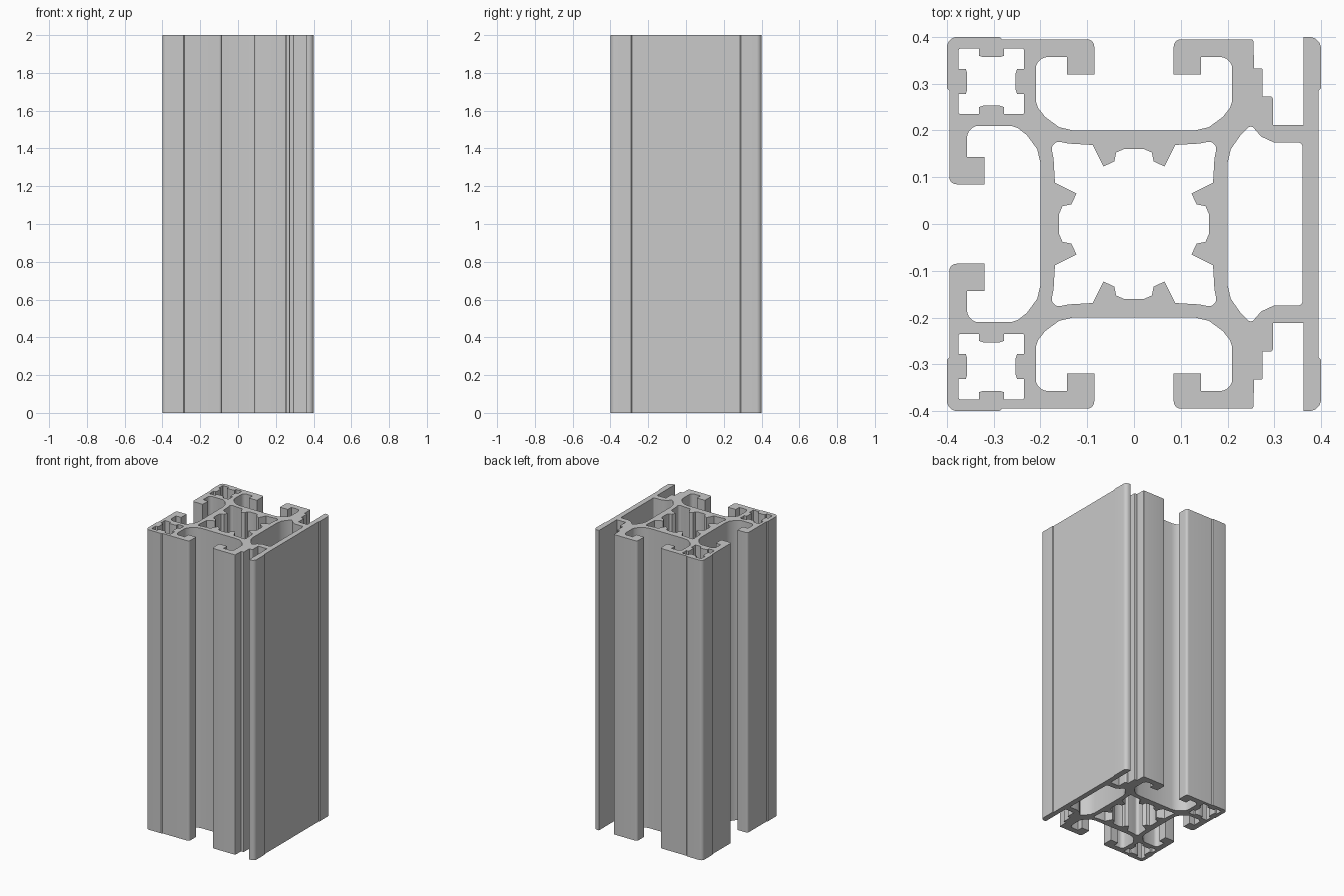
import bpy
import bmesh
from math import radians, tan
from mathutils import Vector

HEIGHT = 2
ARC_STEPS = 5


def flip_x(points):
    return [(-x, y, *r) for x, y, *r in reversed(points)]


def flip_y(points):
    return [(x, -y, *r) for x, y, *r in reversed(points)]


def flip_diagonal(points):
    return [(-y, -x, *r) for x, y, *r in points]


def four_turns(points):
    """Repeat a side of a ring clockwise around the origin."""
    ring = []
    for turn in range(4):
        ring += points
        points = [(y, -x, *r) for x, y, *r in points]
    return ring


def moved(points, dx, dy):
    return [(x + dx, y + dy, *r) for x, y, *r in points]


def rounded(points):
    """Replace each corner that carries a radius with an arc."""
    result = []
    count = len(points)
    for i, (x, y, *radius) in enumerate(points):
        corner = Vector((x, y))
        if not radius:
            result.append(corner)
            continue
        size = radius[0]
        before = (Vector(points[i - 1][:2]) - corner).normalized()
        after = (Vector(points[(i + 1) % count][:2]) - corner).normalized()
        reach = size / tan(before.angle(after) / 2)
        centre = corner + (before + after).normalized() * Vector((reach, size)).length
        start = corner + before * reach - centre
        end = corner + after * reach - centre
        for step in range(ARC_STEPS + 1):
            spoke = start.lerp(end, step / ARC_STEPS).normalized()
            result.append(centre + spoke * size)
    return result


def extrude_profile(name, loops, height, material):
    """Fill an outline with holes and extrude it upwards."""
    bm = bmesh.new()
    for loop in loops:
        verts = [bm.verts.new((p.x, p.y, 0)) for p in rounded(loop)]
        for a, b in zip(verts, verts[1:] + verts[:1]):
            bm.edges.new((a, b))
    bmesh.ops.triangle_fill(bm, use_beauty=True, use_dissolve=False,
                            edges=bm.edges[:], normal=(0, 0, 1))
    grown = bmesh.ops.extrude_face_region(bm, geom=bm.faces[:], use_keep_orig=True)
    top = [g for g in grown["geom"] if isinstance(g, bmesh.types.BMVert)]
    bmesh.ops.translate(bm, verts=top, vec=(0, 0, height))
    bmesh.ops.recalc_face_normals(bm, faces=bm.faces[:])
    mesh = bpy.data.meshes.new(name)
    bm.to_mesh(mesh)
    bm.free()
    mesh.materials.append(material)
    obj = bpy.data.objects.new(name, mesh)
    bpy.context.collection.objects.link(obj)
    bpy.ops.object.select_all(action="DESELECT")
    obj.select_set(True)
    bpy.context.view_layer.objects.active = obj
    bpy.ops.object.shade_smooth_by_angle(angle=radians(30))


cube = bpy.data.objects.get("Cube")
if cube:
    bpy.data.objects.remove(cube, do_unlink=True)

# Plain metal
metal = bpy.data.materials.new("aluminium_grey")
metal.use_nodes = True
grey = (.585, .585, .585, 1)
metal.diffuse_color = grey
metal.node_tree.nodes["Principled BSDF"].inputs["Base Color"].default_value = grey

# Hooked lip of a slot, from the slot floor out to the skin
lip = [(-.13, .2), (-.16, .207), (-.19, .229), (-.205, .248), (-.21, .262),
       (-.21, .357, .025), (-.143, .357), (-.143, .32),
       (-.085, .32), (-.085, .395, .015)]

# Raised rounded corner post
corner = [(-.395, .285), (-.4, .291), (-.4, .4, .022), (-.288, .4), (-.282, .395)]

# Stepped flank beside the cover plate
flank = [(.255, .395, .004), (.257, .333), (.275, .333, .004), (.275, .273),
         (.297, .273, .006), (.297, .212), (.362, .212)]

# Edge of the cover plate
plate = [(.362, .4), (.4, .4, .025), (.4, .291), (.395, .285)]

back_half = (flip_diagonal(lip) + corner + lip[::-1] + flip_x(lip[::-1])
             + flank + plate)
outline = back_half + flip_y(back_half)

# Central bore with a pair of teeth on each side
teeth = [(-.18, .18, .015), (-.14, .172), (-.088, .169), (-.065, .123),
         (-.042, .134), (-.038, .153), (-.022, .16)]
bore = four_turns(teeth + flip_x(teeth[1:]))

# Corner screw holes, square with a rib on each side
rib = [(-.07, .07, .004), (-.027, .07), (-.027, .055), (-.018, .052)]
screw_hole = four_turns(rib + flip_x(rib[1:]))

# Closed chamber behind the cover plate
chamber_half = [(.2, .13), (.207, .16), (.228, .19), (.25, .212, .008),
                (.272, .187), (.3, .174), (.36, .174, .008)]
chamber = chamber_half + flip_y(chamber_half)

loops = [outline, bore, chamber]
loops += [moved(screw_hole, -.305, side * .305) for side in (1, -1)]
extrude_profile("slotted_profile", loops, HEIGHT, metal)
